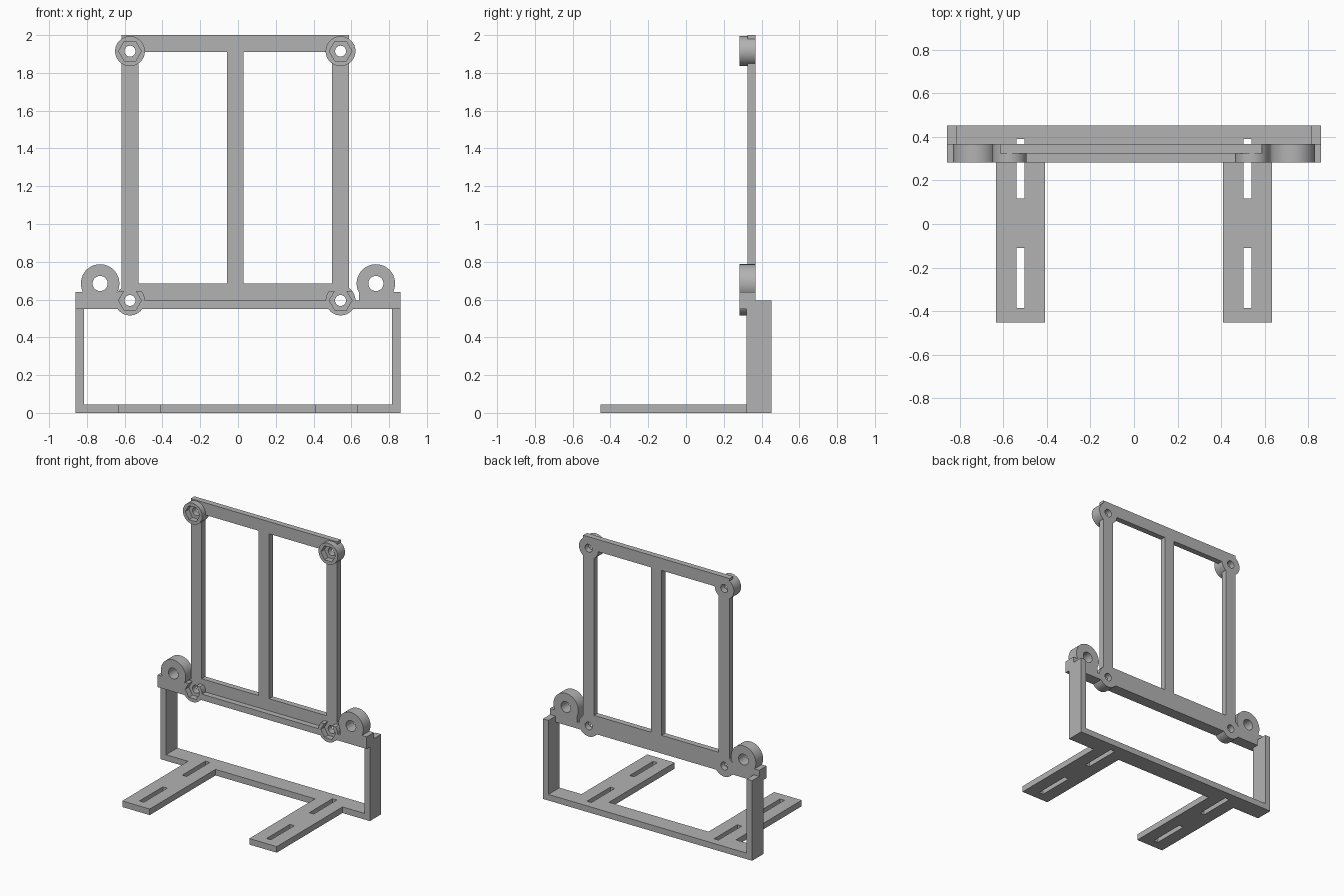
import bpy, math
from mathutils import Matrix

if "Cube" in bpy.data.objects:
    bpy.data.objects.remove(bpy.data.objects["Cube"])

grey = bpy.data.materials.new("light grey plastic")
grey.diffuse_color = (0.45, 0.45, 0.45, 1)
grey.use_nodes = True
grey.node_tree.nodes["Principled BSDF"].inputs["Base Color"].default_value = grey.diffuse_color


def box(name, x0, x1, y0, y1, z0, z1):
    bpy.ops.mesh.primitive_cube_add(size=1)
    o = bpy.context.object
    o.name = name
    o.data.transform(Matrix.Translation(((x0 + x1) / 2, (y0 + y1) / 2, (z0 + z1) / 2))
                     @ Matrix.Diagonal((x1 - x0, y1 - y0, z1 - z0, 1)))
    return o


def rod(name, x, z, r, y0, y1, sides=48):
    # cylinder along y; six sides give a hexagon with points left and right
    bpy.ops.mesh.primitive_cylinder_add(vertices=sides, radius=r, depth=y1 - y0)
    o = bpy.context.object
    o.name = name
    turn = Matrix.Rotation(math.pi / 2, 4, 'X') @ Matrix.Rotation(math.pi / 2, 4, 'Z')
    o.data.transform(Matrix.Translation((x, (y0 + y1) / 2, z)) @ turn)
    return o


def combine(target, tool, op):
    m = target.modifiers.new("bool", 'BOOLEAN')
    m.operation, m.solver, m.object = op, 'EXACT', tool
    bpy.context.view_layer.objects.active = target
    bpy.ops.object.modifier_apply(modifier=m.name)
    bpy.data.objects.remove(tool)


def add(target, tool):
    combine(target, tool, 'UNION')


def cut(target, tool):
    combine(target, tool, 'DIFFERENCE')


def finish(o):
    o.data.materials.clear()
    o.data.materials.append(grey)
    bpy.ops.object.select_all(action='DESELECT')
    o.select_set(True)
    bpy.context.view_layer.objects.active = o
    bpy.ops.object.shade_smooth_by_angle(angle=math.radians(30))


FRONT, MID, BACK, REAR = 0.283, 0.325, 0.368, 0.452

# stand: lower open frame with two slotted feet
stand = box("stand", -0.86, 0.86, 0.32, REAR, 0, 0.595)
cut(stand, box("opening", -0.815, 0.815, 0, 1, 0.045, 1))
cut(stand, box("crossbar_seat", -1, 1, 0, BACK, 0.55, 1))
for s in (-1, 1):
    x = s * 0.522
    add(stand, box("foot", x - 0.113, x + 0.113, -REAR, 0.36, 0, 0.045))
    for y0, y1 in ((-0.385, -0.11), (0.117, 0.39)):
        cut(stand, box("slot", x - 0.018, x + 0.018, y0, y1, -0.1, 0.1))
finish(stand)

# upper frame: thin plate with two windows
frame = box("upper_frame", -0.616, 0.588, MID, BACK, 0.57, 2.0)
for x0, x1 in ((-0.526, -0.057), (0.029, 0.498)):
    cut(frame, box("window", x0, x1, 0, 1, 0.685, 1.91))

# crossbar with a lower front ledge in the middle
add(frame, box("crossbar", -0.86, 0.86, FRONT, BACK, 0.55, 0.595))
for s in (-1, 1):
    x0, x1 = sorted((s * 0.64, s * 0.86))
    add(frame, box("shoulder", x0, x1, FRONT, BACK, 0.55, 0.64))
    add(frame, rod("ear", s * 0.73, 0.685, 0.102, FRONT, BACK))
    cut(frame, rod("ear_hole", s * 0.73, 0.685, 0.04, 0, 1))

# corner bosses with hexagonal nut pockets and screw holes
for x in (-0.572, 0.543):
    for z in (0.595, 1.915):
        boss = rod("boss", x, z, 0.079, FRONT, BACK)
        if z < 1:
            cut(boss, box("trim", x - 0.2, x + 0.2, 0, MID, 0.645, 1))
        add(frame, boss)
        cut(frame, rod("nut_pocket", x, z, 0.06, 0, MID, 6))
        cut(frame, rod("screw_hole", x, z, 0.029, 0, 1, 32))
finish(frame)
